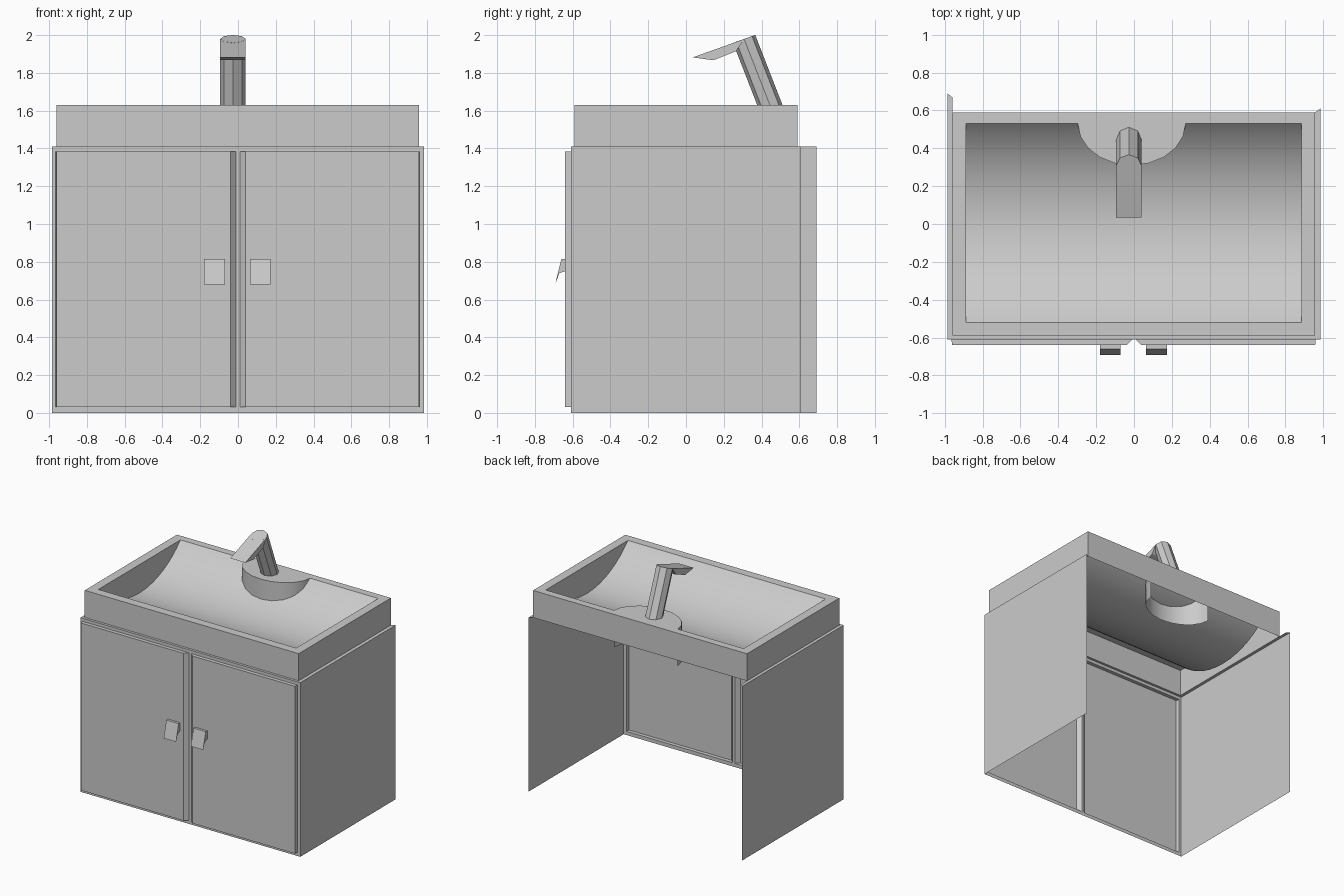
import bpy, bmesh
from math import sin, cos, pi, radians
from mathutils import Vector

if "Cube" in bpy.data.objects:
    bpy.data.objects.remove(bpy.data.objects["Cube"])


def mesh_object(name, verts, faces, smooth=False):
    me = bpy.data.meshes.new(name)
    me.from_pydata([Vector(v) for v in verts], [], faces)
    bm = bmesh.new()
    bm.from_mesh(me)
    bmesh.ops.recalc_face_normals(bm, faces=bm.faces)
    bm.to_mesh(me)
    bm.free()
    ob = bpy.data.objects.new(name, me)
    bpy.context.collection.objects.link(ob)
    if smooth:
        bpy.ops.object.select_all(action='DESELECT')
        ob.select_set(True)
        bpy.context.view_layer.objects.active = ob
        bpy.ops.object.shade_smooth_by_angle(angle=radians(35))
    return ob


def strip(name, a, b, closed=False, smooth=False):
    """Sheet of quads between two point rows."""
    n = len(a)
    faces = [(i, (i + 1) % n, n + (i + 1) % n, n + i) for i in range(n if closed else n - 1)]
    return mesh_object(name, a + b, faces, smooth)


def prism(name, profile, x0, x1):
    """Closed y-z profile extruded along x."""
    n = len(profile)
    verts = [(x, y, z) for x in (x0, x1) for y, z in profile]
    faces = [(i, (i + 1) % n, n + (i + 1) % n, n + i) for i in range(n)]
    faces += [tuple(range(n)), tuple(range(n, 2 * n))]
    return mesh_object(name, verts, faces)


def at_z(points, z):
    return [(x, y, z) for x, y in points]


TOP, RIM = 1.41, 1.63

# Cabinet front: framed sheet with two raised doors, bevelled where they meet
xs = [-.985, -.965, -.01, .01, .96, .985]
zs = [0, .03, 1.385, TOP]
verts = [(x, -.61, z) for z in zs for x in xs]
faces = [(j * 6 + i, j * 6 + i + 1, j * 6 + i + 7, j * 6 + i + 6)
         for j in range(3) for i in range(5) if (i, j) not in ((1, 1), (3, 1))]
mesh_object("front_frame", verts, faces)
for name, b0, b1, f0, f1 in (("left_door", -.965, -.01, -.96, -.04),
                             ("right_door", .01, .96, .04, .957)):
    ring = lambda l, r, y: [(l, y, .03), (r, y, .03), (r, y, 1.385), (l, y, 1.385)]
    door = strip(name + "_edges", ring(b0, b1, -.61), ring(f0, f1, -.64), closed=True)
    mesh_object(name + "_panel", ring(f0, f1, -.64), [(0, 1, 2, 3)])

# Cabinet sides (open back and bottom) and the narrow top ledge
for name, x, back in (("left_side", -.985, .69), ("right_side", .985, .61)):
    row = [(x, -.61), (x, back)]
    strip(name, at_z(row, 0), at_z(row, TOP))
outer = [(-.985, .69), (-.985, -.61), (.985, -.61), (.985, .61)]
inner = [(-.96, .67), (-.96, -.59), (.957, -.59), (.957, .59)]
strip("top_ledge", at_z(outer, TOP), at_z(inner, TOP))

# Door handles
grip = [(-.64, .815), (-.66, .815), (-.693, .68), (-.67, .74), (-.64, .75)]
prism("left_handle", grip, -.18, -.07)
prism("right_handle", grip, .063, .173)

# Basin outer wall and flat rim
wall = [(-.96, -.59), (.957, -.59), (.957, .59), (-.96, .59)]
lip = [(-.887, -.52), (.885, -.52), (.885, .53), (-.887, .53)]
strip("basin_wall", at_z(wall, TOP), at_z(wall, RIM), closed=True)
strip("basin_rim", at_z(wall, RIM), at_z(lip, RIM), closed=True)

# Basin bowl: circular arc running the full width, with flat ends
half, depth, n = .525, .23, 20
R = (half ** 2 + depth ** 2) / (2 * depth)
arc = []
for i in range(n + 1):
    y = -half * cos(pi * i / n)
    arc.append((y + .005, RIM - depth + R - (R * R - y * y) ** .5))
left = [(-.887, y, z) for y, z in arc]
right = [(.885, y, z) for y, z in arc]
strip("bowl_floor", left, right, smooth=True)
for name, row in (("bowl_left_end", left), ("bowl_right_end", right)):
    mesh_object(name, row, [tuple(range(n + 1))])

# Half-round tap ledge with a skirt reaching down through the bowl
m = 10
half_round = [(-.012 - .285 * cos(pi * i / m), .53 - .22 * sin(pi * i / m)) for i in range(m + 1)]
mesh_object("tap_ledge_top", at_z(half_round, RIM), [tuple(range(m + 1))])
strip("tap_ledge_skirt", at_z(half_round, 1.33), at_z(half_round, RIM), smooth=True)

# Tap column: leaning eight-sided prism cut by the slope of the spout
base, top = [], []
for i in range(8):
    x = -.027 + .067 * cos(pi * i / 4)
    y = .444 + .067 * sin(pi * i / 4)
    t = (.37 + .355 * (y - .365)) / 1.138
    base.append((x, y, RIM))
    top.append((x, y - .39 * t, RIM + t))
mesh_object("tap_column", base + top,
            [(i, (i + 1) % 8, 8 + (i + 1) % 8, 8 + i) for i in range(8)] +
            [tuple(range(8)), tuple(range(8, 16))])

# Tap spout
prism("tap_spout", [(.308, 1.979), (.035, 1.882), (.145, 1.867), (.265, 1.915)], -.094, .04)
